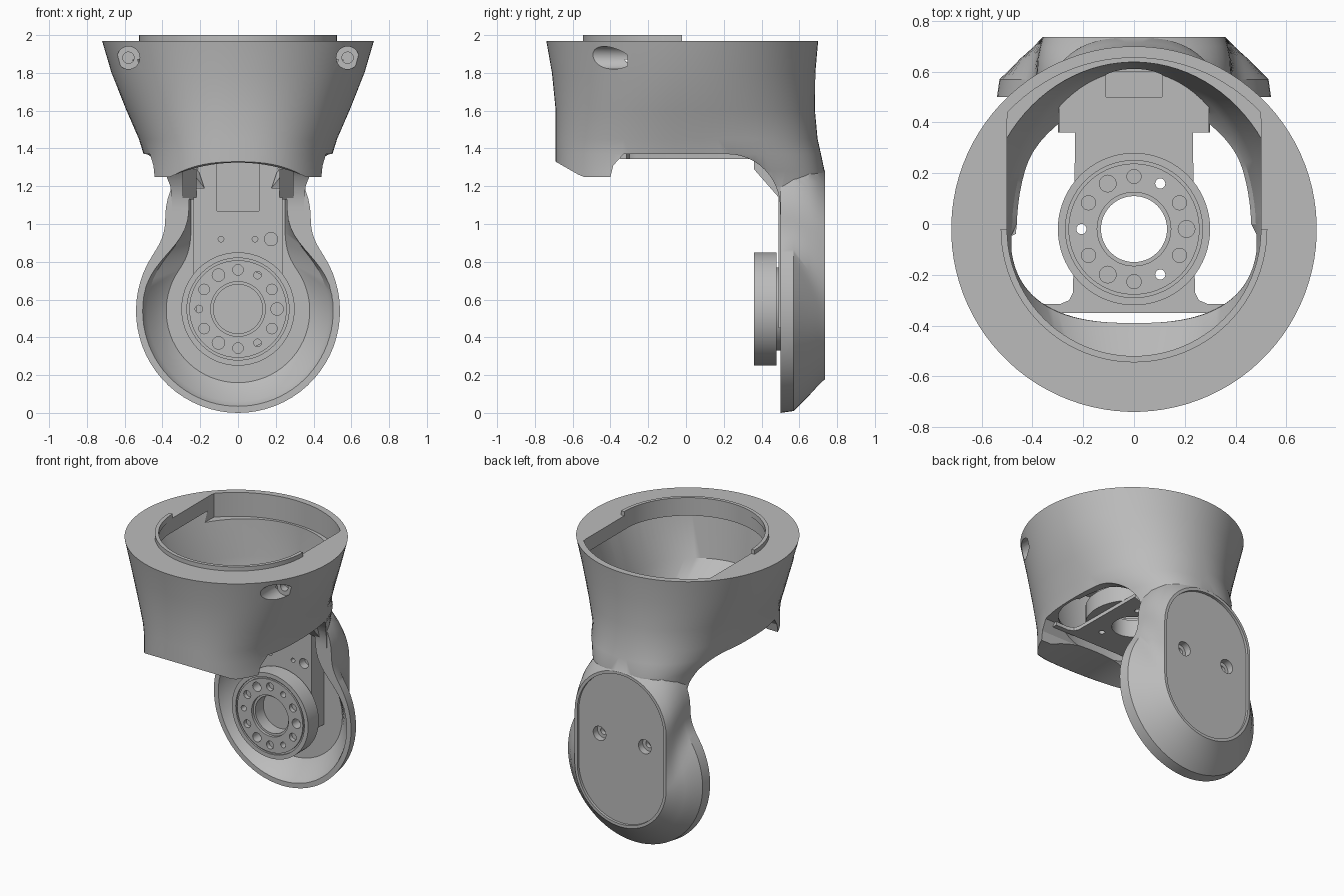
import bpy, bmesh
from math import sin, cos, pi, radians, copysign
from mathutils import Vector
from mathutils.geometry import interpolate_bezier

cube = bpy.data.objects.get("Cube")
if cube:
    bpy.data.objects.remove(cube)

grey = bpy.data.materials.new("plain grey")
grey.use_nodes = True
grey.diffuse_color = (0.5, 0.5, 0.5, 1)
grey.node_tree.nodes["Principled BSDF"].inputs["Base Color"].default_value = grey.diffuse_color


def loft(name, rings):
    """Solid skinned through closed rings with equal point counts."""
    bm = bmesh.new()
    rows = [[bm.verts.new(p) for p in ring] for ring in rings]
    n = len(rows[0])
    for a, b in zip(rows, rows[1:]):
        for i in range(n):
            bm.faces.new((a[i], a[(i + 1) % n], b[(i + 1) % n], b[i]))
    bm.faces.new(rows[0])
    bm.faces.new(rows[-1])
    bmesh.ops.recalc_face_normals(bm, faces=bm.faces)
    mesh = bpy.data.meshes.new(name)
    bm.to_mesh(mesh)
    bm.free()
    mesh.materials.append(grey)
    obj = bpy.data.objects.new(name, mesh)
    bpy.context.collection.objects.link(obj)
    return obj


def place(axis, u, v, t):
    return {"x": (t, u, v), "y": (u, t, v), "z": (u, v, t)}[axis]


def prism(name, pts, axis, a, b):
    return loft(name, [[place(axis, u, v, t) for u, v in pts] for t in (a, b)])


def box(name, x, y, z):
    return prism(name, [(x[0], y[0]), (x[1], y[0]), (x[1], y[1]), (x[0], y[1])], "z", *z)


def disc(name, u, v, r, axis, a, b, n=32):
    pts = [(u + r * cos(2 * pi * i / n), v + r * sin(2 * pi * i / n)) for i in range(n)]
    return prism(name, pts, axis, a, b)


def combine(obj, tool, op="DIFFERENCE"):
    """Apply a boolean and discard its tool."""
    mod = obj.modifiers.new("cut", "BOOLEAN")
    mod.operation, mod.object, mod.solver = op, tool, "EXACT"
    bpy.context.view_layer.update()
    result = obj.evaluated_get(bpy.context.evaluated_depsgraph_get())
    mesh = bpy.data.meshes.new_from_object(result)
    obj.modifiers.clear()
    obj.data = mesh
    bpy.data.objects.remove(tool)


def cup_ring(z, rx_front, rx_back, front, back, e_front=2, e_back=2, clip=9):
    """Horizontal oval whose front and back halves have their own size and squareness."""
    pts = []
    for i in range(96):
        a = 2 * pi * (i + 0.5) / 96
        rx, ry, e = (rx_back, back + 0.02, e_back) if sin(a) > 0 else (rx_front, -0.02 - front, e_front)
        x = rx * copysign(abs(cos(a)) ** (2 / e), cos(a))
        y = ry * copysign(abs(sin(a)) ** (2 / e), sin(a))
        pts.append((max(-clip, min(clip, x)), y - 0.02, z))
    return pts


def arm_ring(y, r, angle, neck, top, zc=0.54):
    """Round foot flowing into a neck with a rounded top."""
    end = radians(angle)
    half = []
    for i in range(24):
        a = -pi / 2 + (end + pi / 2) * i / 23
        half.append((r * cos(a), zc + r * sin(a)))
    z1 = min(1.08, top - neck)
    p0, p1 = Vector((*half[-1], 0)), Vector((neck, z1, 0))
    reach = (p1 - p0).length * 0.4
    h0 = p0 + reach * Vector((-sin(end), cos(end), 0))
    h1 = p1 - Vector((0, reach, 0))
    half += [(p.x, p.y) for p in interpolate_bezier(p0, h0, h1, p1, 12)[1:]]
    for i in range(1, 13):
        a = pi / 2 * i / 12
        half.append((neck * cos(a), top - neck + neck * sin(a)))
    half[0], half[-1] = (0, half[0][1]), (0, half[-1][1])
    full = half + [(-x, z) for x, z in half[-2:0:-1]]
    return [(x, y, z) for x, z in full]


# Housing: flared cup narrowing into the rear arm
housing = loft("housing", [cup_ring(*s) for s in (
    (1.05, 0.5, 0.39, -0.69, 0.735, 2.4, 3.2), (1.2, 0.5, 0.4, -0.69, 0.736, 2.4, 3),
    (1.28, 0.5, 0.43, -0.69, 0.734, 2.4, 2.8), (1.37, 0.5, 0.5, -0.69, 0.715, 2.4, 2.4),
    (1.45, 0.525, 0.525, -0.69, 0.697, 2.3, 2.2), (1.6, 0.59, 0.59, -0.69, 0.683, 2.2, 2.1),
    (1.8, 0.67, 0.67, -0.71, 0.685, 2.05), (1.97, 0.72, 0.72, -0.74, 0.70))])

# Underside of the cup, open between front skirt and arm, with an arched skirt
under = [(-0.9, 1.45), (-0.55, 1.25), (-0.4, 1.25), (-0.385, 1.31), (-0.33, 1.37)]
under += [(0.22 + 0.278 * sin(a * pi / 24), 1.09 + 0.28 * cos(a * pi / 24)) for a in range(13)]
under += [(0.498, 0.9), (-0.9, 0.9)]
combine(housing, prism("underside", under, "x", -1, 1))
combine(housing, disc("arch", 0, 0.425, 0.9, "y", -0.9, -0.3, 160))

arm = loft("arm", [arm_ring(*s) for s in (
    (0.5, 0.54, 33, 0.385, 1.42), (0.57, 0.53, 33, 0.385, 1.42),
    (0.65, 0.45, 20, 0.38, 1.38), (0.70, 0.395, 8, 0.37, 1.33),
    (0.737, 0.36, 0, 0.36, 1.28))])
combine(housing, arm, "UNION")

# Hollow cup under a flat flange, the flange opening, and the front dish of the arm
combine(housing, loft("cavity", [cup_ring(*s) for s in (
    (1.12, 0.45, 0.32, -0.39, 0.55, 2.6, 2, 0.485), (1.27, 0.47, 0.37, -0.39, 0.58, 2.6, 2, 0.485),
    (1.39, 0.49, 0.48, -0.39, 0.61, 2.6, 2, 0.485), (1.55, 0.515, 0.515, -0.58, 0.63),
    (1.87, 0.61, 0.62, -0.61, 0.64))]))
combine(housing, loft("opening", [cup_ring(z, 0.505, 0.68, -0.525, 0.655, 2, 2, 0.5) for z in (1.8, 2.05)]))
combine(housing, loft("dish", [arm_ring(*s) for s in (
    (0.48, 0.515, 8, 0.26, 1.4), (0.55, 0.48, 15, 0.26, 1.4), (0.63, 0.38, 35, 0.25, 1.4))]))

# Rear pad recess, its screw holes and the front screw holes
combine(housing, loft("pad", [arm_ring(y, 0.34, 0, 0.34, 1.26) for y in (0.718, 0.8)]))
for s in (-1, 1):
    combine(housing, disc("bore", 0.178 * s, 0.79, 0.05, "y", 0.67, 0.8))
    combine(housing, disc("pin", 0.178 * s, 0.79, 0.025, "y", 0.6, 0.7))
    combine(housing, disc("front_bore", 0.58 * s, 1.88, 0.06, "y", -0.9, -0.31))
    combine(housing, disc("front_pin", 0.58 * s, 1.88, 0.03, "y", -0.32, -0.26))

# Raised half ring on the rim
arc = [pi + pi * i / 48 for i in range(49)]
lip = [(0.525 * cos(a), -0.02 + 0.525 * sin(a)) for a in arc]
lip += [(0.5 * cos(a), -0.02 + 0.5 * sin(a)) for a in reversed(arc)]
prism("rim_lip", lip, "z", 1.96, 2.0)

# Bracket: flat T plate and upright plate
side = [(0.39, -0.35), (0.39, -0.315), (0.29, -0.315), (0.255, -0.3), (0.24, -0.27), (0.23, 0.5)]
plate = prism("top_plate", side + [(-x, y) for x, y in reversed(side)], "z", 1.345, 1.37)
combine(plate, disc("plate_hole", 0, -0.02, 0.13, "z", 1.2, 1.5, 48))
for a in (pi / 3, pi, -pi / 3):
    combine(plate, disc("plate_drill", 0.207 * cos(a), 0.207 * sin(a) - 0.02, 0.02, "z", 1.2, 1.5, 20))

upright = box("upright_plate", (-0.235, 0.235), (0.49, 0.64), (0.45, 1.37))
combine(upright, box("slot", (-0.11, 0.11), (0.4, 0.6), (1.07, 1.5)))
for x, r in ((-0.09, 0.015), (0.09, 0.015), (0.175, 0.035)):
    combine(upright, disc("hole", x, 0.92, r, "y", 0.4, 0.55, 24))
for name, s in (("left_gusset", 1), ("right_gusset", -1)):
    prism(name, [(0.36, 1.37), (0.36, 1.29), (0.5, 1.13), (0.6, 1.13), (0.6, 1.37)],
          "x", 0.22 * s, 0.295 * s)


def horn(name):
    """Drilled mounting disc along z, centred at the origin, base at zero."""
    h = 0.12
    body = disc(name, 0, 0, 0.3, "z", 0, h, 72)
    groove = disc("groove", 0, 0, 0.27, "z", h - 0.012, h + 0.1, 72)
    combine(groove, disc("groove_core", 0, 0, 0.258, "z", 0, 1, 72))
    combine(body, groove)
    combine(body, disc("step", 0, 0, 0.145, "z", h - 0.02, 1, 48))
    combine(body, disc("centre", 0, 0, 0.13, "z", -1, 1, 48))
    for i in range(12):
        a = i * pi / 6
        # wide, plain and through holes alternate around the disc
        r, floor = ((0.033, 0.05), (0.028, 0.09), (0.02, -0.1), (0.028, 0.09))[i % 4]
        combine(body, disc("drill", 0.207 * cos(a), 0.207 * sin(a), r, "z", floor, 1, 20))
    return body


upper = horn("upper_horn")
upper.location = (0, -0.02, 1.37)
lower = horn("lower_horn")
lower.location = (0, 0.48, 0.55)
lower.rotation_euler = (pi / 2, 0, 0)
disc("lower_hub", 0, 0.55, 0.22, "y", 0.47, 0.64, 48)

# Smooth shading with crisp edges
for obj in bpy.context.collection.objects:
    if obj.type == "MESH":
        bpy.ops.object.select_all(action="DESELECT")
        obj.select_set(True)
        bpy.context.view_layer.objects.active = obj
        bpy.ops.object.shade_smooth_by_angle(angle=radians(28))
